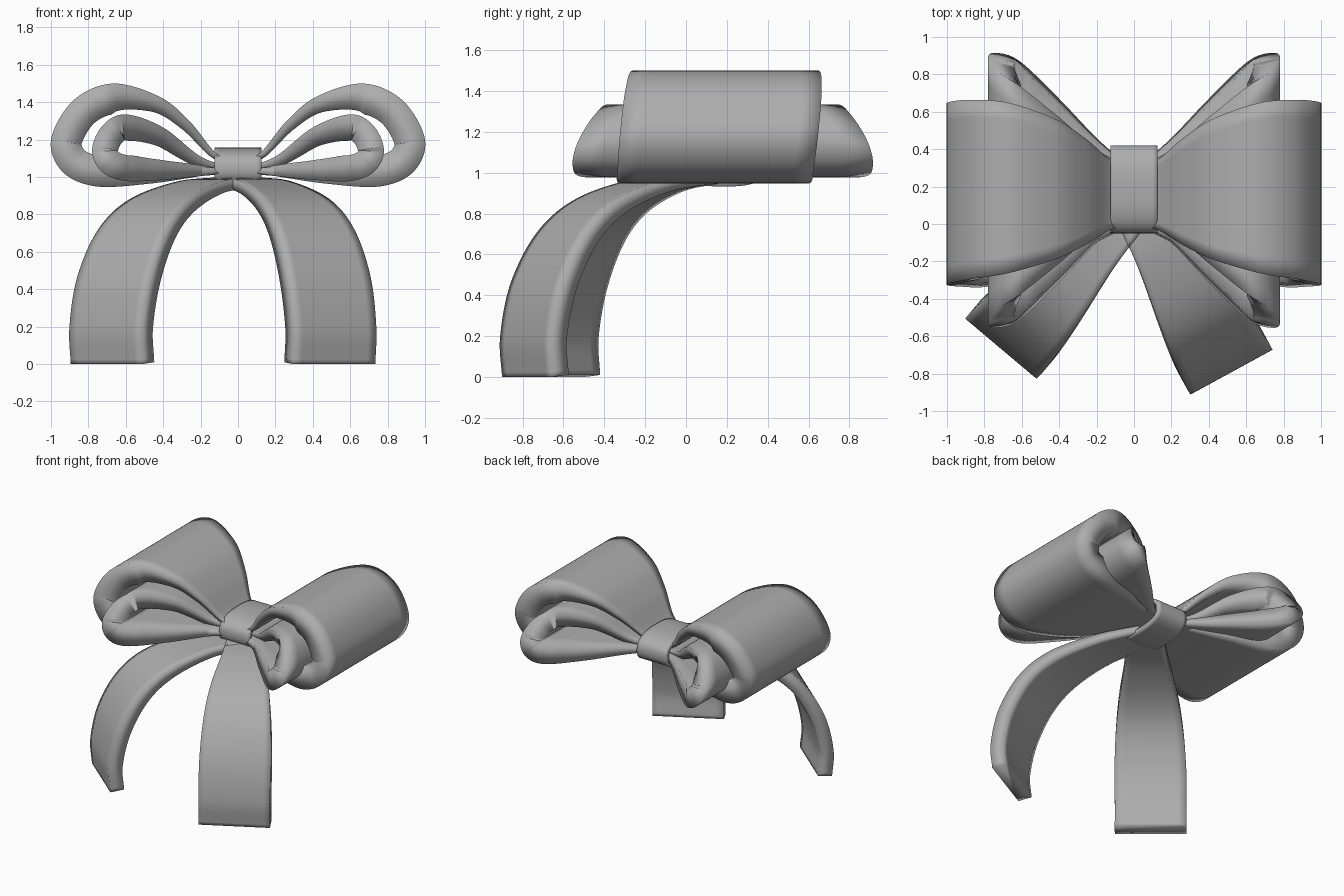
import bpy, bmesh, math
from mathutils import Vector as V

if "Cube" in bpy.data.objects:
    bpy.data.objects.remove(bpy.data.objects["Cube"])

grey = bpy.data.materials.new("satin grey")
grey.diffuse_color = (0.42, 0.42, 0.42, 1)
grey.use_nodes = True
grey.node_tree.nodes["Principled BSDF"].inputs["Base Color"].default_value = grey.diffuse_color


def smooth_path(pts, steps):
    """Catmull-Rom through tuples of any length."""
    pts = [V(p) for p in pts]
    pts = [pts[0] * 2 - pts[1]] + pts + [pts[-1] * 2 - pts[-2]]
    out = []
    for a, b, c, d in zip(pts, pts[1:], pts[2:], pts[3:]):
        for i in range(steps):
            t = i / steps
            out.append(0.5 * (2 * b + (c - a) * t + (2 * a - 5 * b + 4 * c - d) * t * t
                              + (3 * b - a - 3 * c + d) * t ** 3))
    return out + [pts[-2]]


def section(inner):
    """Solid ribbon section: (across the width, depth to the inside)."""
    half = [(.8, 0), (1, 0), (inner, 1), (.75, 1)]
    return half + [(-u, t) for u, t in reversed(half)]


def ribbon(name, stations, profile, closed=False):
    """Sweep the profile along (centre, half-width vector, inward vector)."""
    bm = bmesh.new()
    rings = [[bm.verts.new(c + w * u + d * t) for u, t in profile] for c, w, d in stations]
    n = len(profile)
    pairs = list(zip(rings, rings[1:]))
    if closed:
        pairs.append((rings[-1], rings[0]))
    else:
        bm.faces.new(rings[0])
        bm.faces.new(rings[-1])
    for r, s in pairs:
        for i in range(n):
            j = (i + 1) % n
            bm.faces.new((r[i], r[j], s[j], s[i]))
    bmesh.ops.recalc_face_normals(bm, faces=bm.faces)
    me = bpy.data.meshes.new(name)
    bm.to_mesh(me)
    bm.free()
    me.materials.append(grey)
    ob = bpy.data.objects.new(name, me)
    bpy.context.collection.objects.link(ob)
    bpy.ops.object.select_all(action='DESELECT')
    ob.select_set(True)
    bpy.context.view_layer.objects.active = ob
    bpy.ops.object.shade_smooth()


def loop(name, side, pts, y_mid, lean, depths):
    """Bow loop; points are (x, z, half width), running over the top."""
    path = smooth_path(pts, 8)
    stations = []
    for i, (x, z, hw) in enumerate(path):
        t = path[min(i + 1, len(path) - 1)] - path[max(i - 1, 0)]
        inward = V((t[1], -t[0])).normalized()
        # thickness grows piecewise with distance from the knot
        depth = depths[-1][1]
        for (x0, d0), (x1, d1) in zip(depths, depths[1:]):
            if x <= x1:
                depth = d0 + (d1 - d0) * max(0, x - x0) / (x1 - x0)
                break
        stations.append((V((side * x, y_mid + lean * (z - 1.2), z)), V((0, hw, 0)),
                         V((side * inward.x, 0, inward.y)) * depth))
    ribbon(name, stations, section(.95))


BIG = [(.03, 1.07, .16), (.13, 1.14, .19), (.26, 1.30, .285), (.42, 1.43, .375), (.67, 1.5, .455),
       (.88, 1.41, .48), (1.0, 1.2, .485), (.94, 1.03, .48), (.76, .95, .47), (.47, .965, .39),
       (.2, 1.005, .24), (.03, 1.03, .16)]
SMALL = [(.03, 1.05, .12), (.2, 1.11, .22), (.4, 1.265, .39), (.6, 1.335, .55), (.72, 1.28, .63),
         (.78, 1.15, .71), (.735, 1.035, .735), (.61, .98, .69), (.4, .985, .49),
         (.2, 1.005, .28), (.03, 1.02, .13)]
for side, label in ((-1, "left"), (1, "right")):
    loop("big_loop_" + label, side, BIG, .163, .1, [(.05, .02), (.42, .09), (.7, .165)])
    loop("small_loop_" + label, side, SMALL, .18, 0, [(.05, .02), (.3, .085), (.55, .138)])


# Hanging tails: (share of the way out, height, half width, thickness)
TAIL = [(0, 1.0, .13, .05), (.3, .975, .155, .065), (.6, .88, .205, .085), (.8, .72, .235, .095),
        (.94, .47, .25, .1), (1, .2, .25, .1), (.99, 0, .25, .1)]


def tail(name, end, across):
    start, end, across = V((0, .12, 0)), V(end), V(across).normalized()
    path = smooth_path(TAIL, 8)
    cs = [start.lerp(end, p[0]) + V((0, 0, p[1])) for p in path]
    stations = []
    for i, p in enumerate(path):
        t = cs[min(i + 1, len(cs) - 1)] - cs[max(i - 1, 0)]
        inward = across.cross(t).normalized()
        if inward.dot(V((-end.x, -end.y, -1))) < 0:
            inward.negate()
        if i == len(path) - 1:
            inward.z = .1
        stations.append((cs[i], across * p[2], inward * p[3]))
    ribbon(name, stations, section(1))


tail("tail_left", (-.71, -.665, 0), (.765, -.644, 0))
tail("tail_right", (.52, -.79, 0), (.878, .479, 0))

# Knot band wrapped around the middle
knot = []
for i in range(48):
    a = math.tau * i / 48
    c, s = math.cos(a), math.sin(a)
    y = math.copysign(abs(c) ** .8, c) * .235
    z = math.copysign(abs(s) ** .8, s) * .113
    knot.append((V((0, .185 + y, 1.045 + z)), V((.125, 0, 0)), V((0, -c, -s)) * .035))
ribbon("knot", knot, section(1), closed=True)
